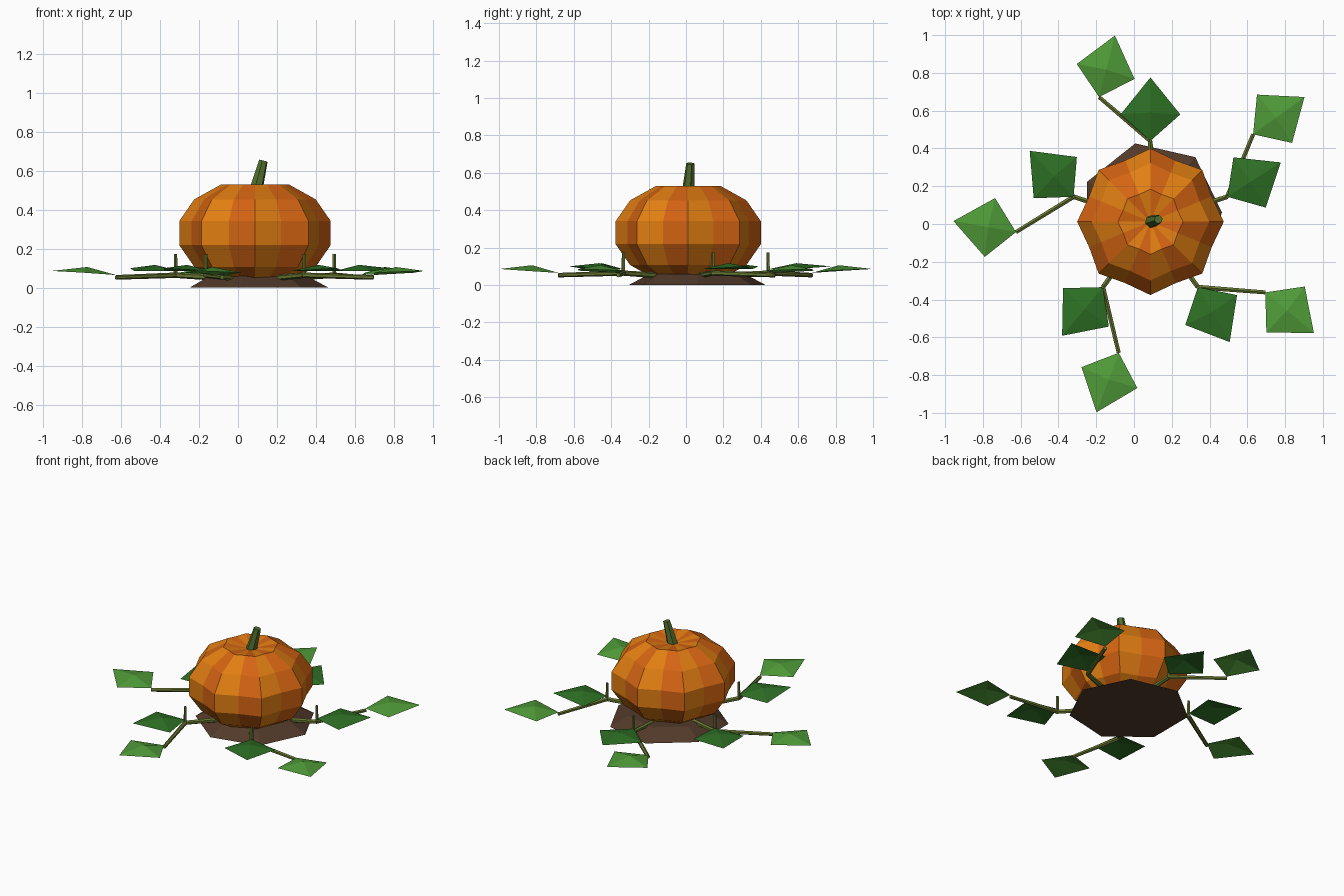
import bpy, bmesh
from math import sin, cos, pi, radians
from mathutils import Vector

if "Cube" in bpy.data.objects:
    bpy.data.objects.remove(bpy.data.objects["Cube"])


def material(name, rgb):
    m = bpy.data.materials.new(name)
    m.diffuse_color = (*rgb, 1)
    m.use_nodes = True
    m.node_tree.nodes["Principled BSDF"].inputs["Base Color"].default_value = m.diffuse_color
    return m


ORANGE = material("orange", (0.76, 0.21, 0.006))
DEEP_ORANGE = material("deep_orange", (0.66, 0.127, 0.006))
STEM = material("stem_green", (0.085, 0.16, 0.026))
VINE = material("vine_green", (0.138, 0.188, 0.032))
DARK_LEAF = material("dark_leaf_green", (0.027, 0.162, 0.018))
LIGHT_LEAF = material("light_leaf_green", (0.08, 0.33, 0.04))
SOIL = material("soil_brown", (0.084, 0.042, 0.023))

CX, CY = 0.087, 0.012  # pumpkin axis


def finish(name, bm, *mats):
    me = bpy.data.meshes.new(name)
    bm.to_mesh(me)
    bm.free()
    for m in mats:
        me.materials.append(m)
    ob = bpy.data.objects.new(name, me)
    bpy.context.collection.objects.link(ob)
    return ob


def rod(name, a, b, r1, r2, sides, mat):
    """Tapered cylinder from a to b."""
    a, b = Vector(a), Vector(b)
    bm = bmesh.new()
    bmesh.ops.create_cone(bm, cap_ends=True, segments=sides, radius1=r1,
                          radius2=r2, depth=(b - a).length)
    ob = finish(name, bm, mat)
    ob.location = (a + b) / 2
    ob.rotation_euler = (b - a).to_track_quat('Z', 'Y').to_euler()
    return ob


def leaf(name, base, angle, heights, mat):
    """Kite leaf folded up to a raised middle; heights: base, flank, ridge, tip."""
    hb, hf, hr, ht = heights
    u = Vector((cos(angle), sin(angle), 0))
    n = Vector((-u.y, u.x, 0))
    o = Vector((base[0], base[1], 0))
    outline = [(0, 0, hb), (0.14, -0.158, hf), (0.336, 0, ht), (0.14, 0.158, hf)]
    bm = bmesh.new()
    vs = [bm.verts.new(o + u * a + n * s + Vector((0, 0, h))) for a, s, h in outline]
    mid = bm.verts.new(o + u * 0.15 + Vector((0, 0, hr)))
    for i in range(4):
        bm.faces.new((vs[i], vs[(i + 1) % 4], mid))
    return finish(name, bm, mat)


# Pumpkin: ribbed squashed sphere, alternate segments in two oranges
bm = bmesh.new()
rings = []
for k in range(1, 7):
    t = pi * k / 7
    ring = []
    for i in range(16):
        r = 0.398 * sin(t) * (1 if i % 2 == 0 else 0.905)
        a = i * pi / 8
        ring.append(bm.verts.new((CX + r * cos(a), CY + r * sin(a), 0.28 + 0.277 * cos(t))))
    rings.append(ring)
top = bm.verts.new((CX, CY, 0.505))
bottom = bm.verts.new((CX, CY, 0.04))
for i in range(16):
    j = (i + 1) % 16
    faces = [bm.faces.new((top, rings[0][i], rings[0][j])),
             bm.faces.new((bottom, rings[-1][j], rings[-1][i]))]
    for up, lo in zip(rings, rings[1:]):
        faces.append(bm.faces.new((up[i], lo[i], lo[j], up[j])))
    for f in faces:
        f.material_index = i % 2
finish("pumpkin", bm, ORANGE, DEEP_ORANGE)

# Leaning stem
rod("stem", (0.09, 0.012, 0.49), (0.13, 0.024, 0.65), 0.036, 0.023, 6, STEM)

# Seven-sided soil mound
bm = bmesh.new()
low, high = [[bm.verts.new((0.09 + r * cos(i * 2 * pi / 7), 0.06 + r * sin(i * 2 * pi / 7), z))
              for i in range(7)] for r, z in ((0.376, 0), (0.26, 0.06))]
bm.faces.new(low[::-1])
bm.faces.new(high)
for i in range(7):
    j = (i + 1) % 7
    bm.faces.new((low[i], low[j], high[j], high[i]))
finish("soil_mound", bm, SOIL)


def polar(r, deg, z):
    return (CX + r * cos(radians(deg)), CY + r * sin(radians(deg)), z)


# Five vines, each with a bend, a tendril and two leaves (leaf headings in degrees)
dark_heading = [32.7, 90, 133.7, 230, 300]
light_heading = [36, 75.5, 170, 249.5, 320]
for i in range(5):
    ang = 18 + 72 * i
    node = polar(0.428, ang, 0.064)
    end = polar(0.714, ang + 22.4, 0.053)
    rod(f"vine_inner_{i}", polar(0.18, ang, 0.05), node, 0.016, 0.014, 6, VINE)
    rod(f"vine_outer_{i}", node, end, 0.014, 0.012, 6, VINE)
    rod(f"tendril_{i}", (*node[:2], 0.055), (*node[:2], 0.174), 0.01, 0.009, 5, VINE)
    leaf(f"inner_leaf_{i}", node, radians(dark_heading[i]),
         (0.085, 0.085, 0.117, 0.1), DARK_LEAF)
    leaf(f"outer_leaf_{i}", end, radians(light_heading[i]),
         (0.065, 0.077, 0.106, 0.086), LIGHT_LEAF)
